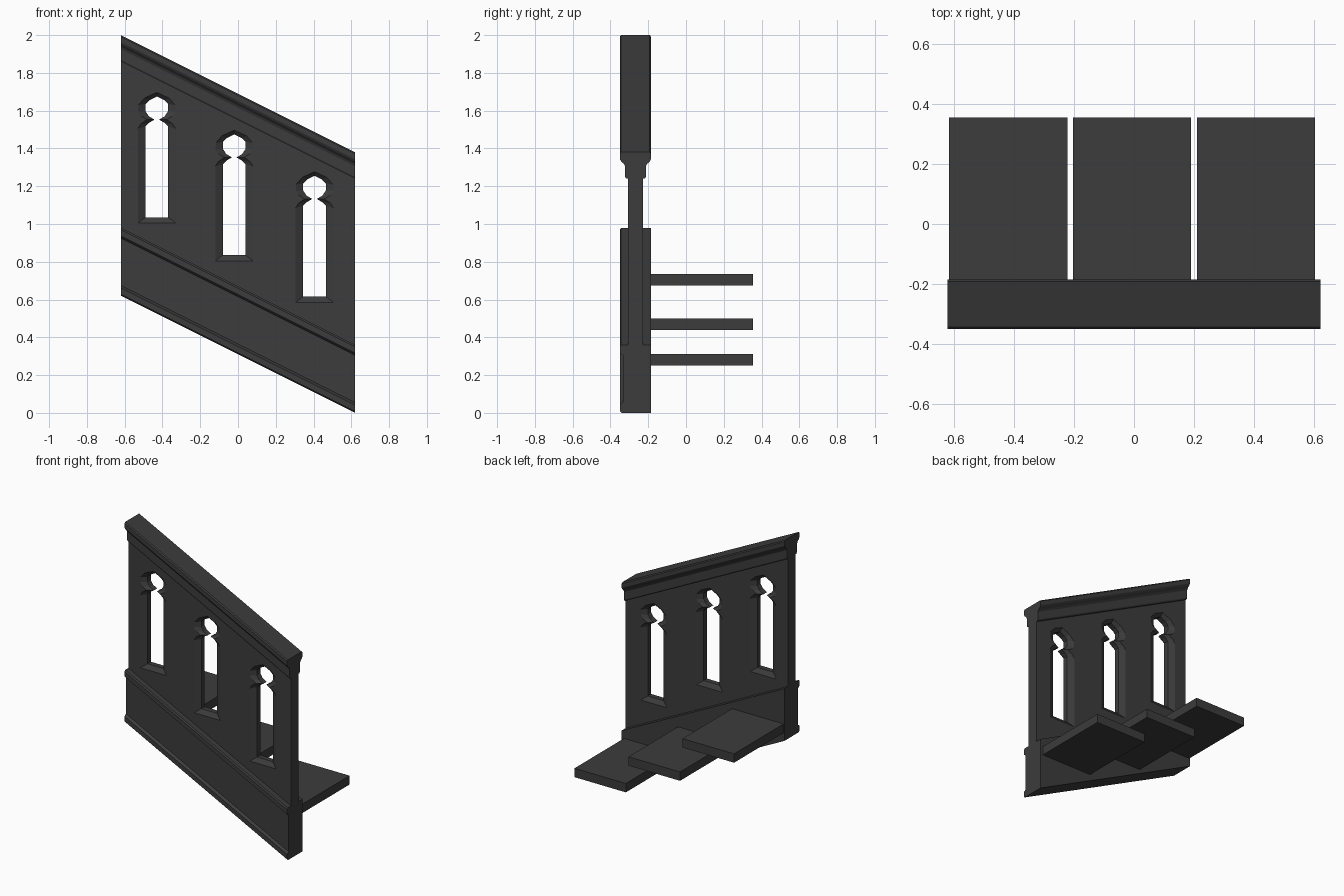
import bpy, bmesh

if "Cube" in bpy.data.objects:
    bpy.data.objects.remove(bpy.data.objects["Cube"])

HALF_X = 0.62      # half length of the balustrade
SLOPE = 0.5        # fall of the stair
YC = -0.2675       # middle plane of the wall

stone = bpy.data.materials.new("dark_stone")
stone.diffuse_color = (0.045, 0.045, 0.045, 1)
stone.use_nodes = True
stone.node_tree.nodes["Principled BSDF"].inputs["Base Color"].default_value = stone.diffuse_color


def loft(name, sections):
    """Closed solid through equal-length rings of points."""
    bm = bmesh.new()
    rings = [[bm.verts.new(p) for p in s] for s in sections]
    n = len(rings[0])
    for a, b in zip(rings, rings[1:]):
        for i in range(n):
            j = (i + 1) % n
            bm.faces.new((a[i], a[j], b[j], b[i]))
    bm.faces.new(rings[0])
    bm.faces.new(rings[-1])
    bmesh.ops.recalc_face_normals(bm, faces=bm.faces)
    mesh = bpy.data.meshes.new(name)
    bm.to_mesh(mesh)
    bm.free()
    ob = bpy.data.objects.new(name, mesh)
    bpy.context.collection.objects.link(ob)
    mesh.materials.append(stone)
    return ob


# Moulded wall section (y offset from middle plane, height), plinth to rail
front = [(-0.0745, 0.0), (-0.0825, 0.008), (-0.0825, 0.042), (-0.067, 0.055),
         (-0.067, 0.305), (-0.0825, 0.317), (-0.0825, 0.35), (-0.076, 0.36),
         (-0.04, 0.36)]
rail = [(0.04, 1.24), (0.05, 1.24), (0.055, 1.25), (0.055, 1.305),
        (0.062, 1.319), (0.075, 1.33), (0.0825, 1.343), (0.0825, 1.372),
        (0.0755, 1.38)]
back = [(0.04, 0.36), (0.0825, 0.36), (0.0825, 0.0)]
section = front + [(-y, z) for y, z in rail] + rail[::-1] + back

# Sheared sweep along the stair slope
wall = loft("balustrade_wall",
            [[(x, YC + y, z + SLOPE * (HALF_X - x)) for y, z in section]
             for x in (-HALF_X, HALF_X)])

# Cusped window outlines (right half): wall face and inner opening
outer = [(0.1, 0.0), (0.1, 0.5), (0.085, 0.525), (0.052, 0.548), (0.085, 0.568),
         (0.099, 0.59), (0.097, 0.625), (0.065, 0.662), (0.0, 0.692)]
inner = [(0.06, 0.03), (0.06, 0.512), (0.042, 0.53), (0.012, 0.548), (0.042, 0.565),
         (0.06, 0.593), (0.06, 0.63), (0.04, 0.65), (0.0, 0.67)]


def outline(half, cx, z0, y):
    pts = half + [(-x, z) for x, z in half[-2::-1]]
    return [(cx + x, YC + y, z0 + z) for x, z in pts]


# Cut the three windows, splayed on both faces
for cx, z0 in ((-0.43, 1.005), (-0.02, 0.805), (0.405, 0.585)):
    layers = ((-0.05, outer), (-0.04, outer), (-0.018, inner),
              (0.018, inner), (0.04, outer), (0.05, outer))
    cutter = loft("window_cutter", [outline(h, cx, z0, y) for y, h in layers])
    cutter.hide_render = True
    mod = wall.modifiers.new("window", 'BOOLEAN')
    mod.operation = 'DIFFERENCE'
    mod.solver = 'EXACT'
    mod.object = cutter
    bpy.context.view_layer.objects.active = wall
    bpy.ops.object.modifier_apply(modifier=mod.name)
    bpy.data.objects.remove(cutter)

# Stair treads behind the wall
for i, (x0, x1, z0) in enumerate(((-0.615, -0.222, 0.675), (-0.203, 0.19, 0.44),
                                  (0.21, 0.602, 0.25))):
    loft(f"stair_tread_{i + 1}",
         [[(x0, -0.19, z), (x1, -0.19, z), (x1, 0.355, z), (x0, 0.355, z)]
          for z in (z0, z0 + 0.061)])
